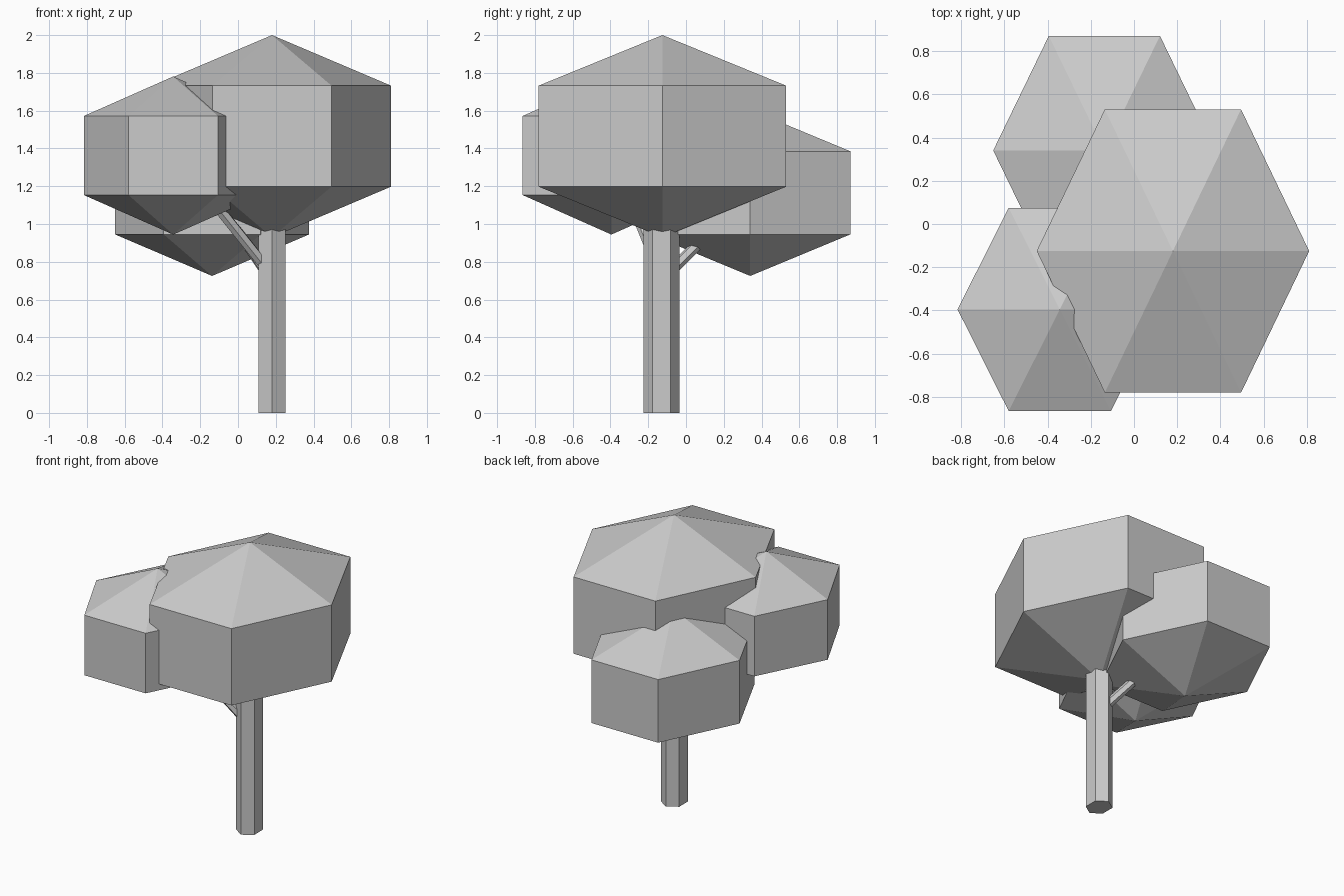
import bpy
import math
from mathutils import Vector

if "Cube" in bpy.data.objects:
    bpy.data.objects.remove(bpy.data.objects["Cube"])


def make_object(name, verts, faces):
    mesh = bpy.data.meshes.new(name)
    mesh.from_pydata(verts, [], faces)
    mesh.update()
    obj = bpy.data.objects.new(name, mesh)
    bpy.context.collection.objects.link(obj)
    return obj


def crown(name, center, ring_x, half_y, height):
    """Six-sided, three-ring faceted ball: tip, band of quads, tip."""
    cx, cy, cz = center
    ring_y = half_y / math.sin(math.pi / 3)
    verts = []
    for dz in (-height / 4, height / 4):
        for i in range(6):
            a = math.radians(60 * i)
            verts.append((cx + ring_x * math.cos(a), cy + ring_y * math.sin(a), cz + dz))
    verts += [(cx, cy, cz - height / 2), (cx, cy, cz + height / 2)]
    faces = []
    for i in range(6):
        j = (i + 1) % 6
        faces += [(i, j, j + 6, i + 6), (j, i, 12), (i + 6, j + 6, 13)]
    return make_object(name, verts, faces)


def hex_prism(name, start, end, radius_x, radius_y):
    """Six-sided post running from start to end."""
    start, end = Vector(start), Vector(end)
    axis = end - start
    turn = Vector((0, 0, 1)).rotation_difference(axis)
    ring = [turn @ Vector((radius_x * math.sin(math.radians(60 * i)),
                           -radius_y * math.cos(math.radians(60 * i)), 0)) for i in range(6)]
    verts = [start + p for p in ring] + [end + p for p in ring]
    faces = [(i, (i + 1) % 6, (i + 1) % 6 + 6, i + 6) for i in range(6)]
    faces += [tuple(range(5, -1, -1)), tuple(range(6, 12))]
    return make_object(name, verts, faces)


# Foliage
crown("main_foliage", (0.18, -0.125, 1.465), 0.63, 0.655, 1.07)
crown("left_foliage", (-0.343, -0.395, 1.3625), 0.473, 0.47, 0.837)
crown("back_foliage", (-0.137, 0.34, 1.165), 0.514, 0.53, 0.88)

# Trunk and the two branches reaching into the smaller foliage
hex_prism("trunk", (0.18, -0.13, 0), (0.18, -0.13, 1.2), 0.081, 0.095)
hex_prism("left_branch", (0.18, -0.13, 0.73), (-0.22, -0.33, 1.23), 0.03, 0.03)
hex_prism("back_branch", (0.18, -0.13, 0.70), (-0.05, 0.21, 1.04), 0.03, 0.03)
